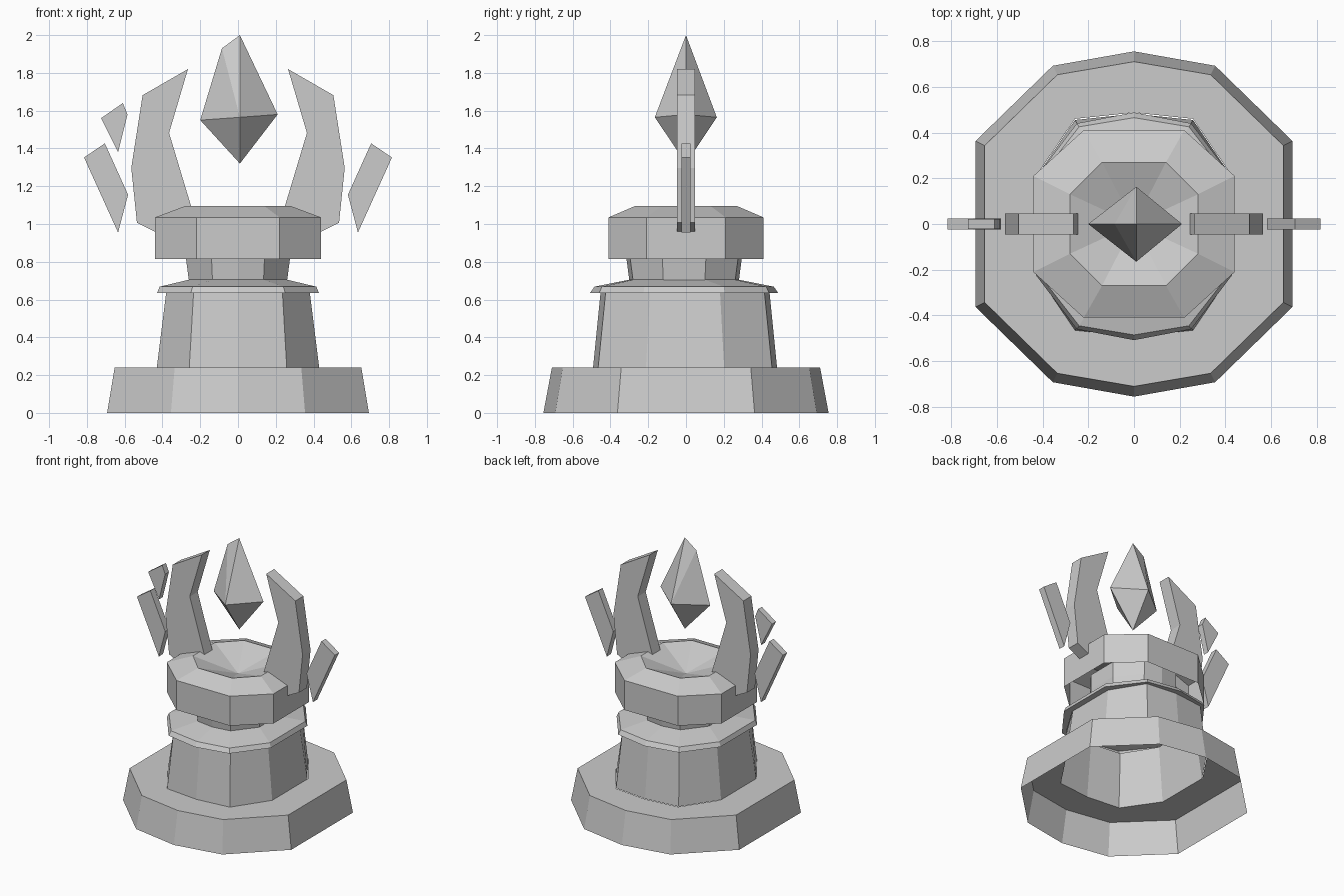
import bpy, bmesh

cube = bpy.data.objects.get("Cube")
if cube:
    bpy.data.objects.remove(cube, do_unlink=True)

# Single stone colour
stone = bpy.data.materials.new("pale_stone")
stone.use_nodes = True
COLOUR = (0.6, 0.6, 0.6, 1.0)
stone.diffuse_color = COLOUR
stone.node_tree.nodes["Principled BSDF"].inputs["Base Color"].default_value = COLOUR


def finish(name, bm):
    mesh = bpy.data.meshes.new(name)
    bm.to_mesh(mesh)
    bm.free()
    mesh.materials.append(stone)
    obj = bpy.data.objects.new(name, mesh)
    bpy.context.collection.objects.link(obj)
    return obj


def full_ring(quarter):
    """Mirror a quarter outline (from +x towards +y) into a closed loop."""
    half = quarter + [(-x, y) for x, y in reversed(quarter) if x > 0]
    return half + [(-x, -y) for x, y in half]


def shell(name, rings, y_shift=0.0, centre_z=None):
    """Skin stacked rings of (z, quarter outline); optionally end in a point."""
    bm = bmesh.new()
    loops = [[bm.verts.new((x, y + y_shift, z)) for x, y in full_ring(q)]
             for z, q in rings]
    n = len(loops[0])
    for a, b in zip(loops, loops[1:]):
        for i in range(n):
            j = (i + 1) % n
            bm.faces.new((a[i], a[j], b[j], b[i]))
    if centre_z is not None:
        tip = bm.verts.new((0, y_shift, centre_z))
        top = loops[-1]
        for i in range(n):
            bm.faces.new((top[i], top[(i + 1) % n], tip))
    return finish(name, bm)


def plate(name, outline, half_depth):
    """Extrude an x-z outline through y."""
    bm = bmesh.new()
    face = bm.faces.new([bm.verts.new((x, -half_depth, z)) for x, z in outline])
    out = bmesh.ops.extrude_face_region(bm, geom=[face])
    moved = [g for g in out["geom"] if isinstance(g, bmesh.types.BMVert)]
    bmesh.ops.translate(bm, verts=moved, vec=(0, 2 * half_depth, 0))
    bmesh.ops.recalc_face_normals(bm, faces=bm.faces)
    return finish(name, bm)


# Ten-sided quarter outlines
base_low = [(0.693, 0.363), (0.355, 0.692), (0, 0.755)]
base_top = [(0.653, 0.343), (0.335, 0.653), (0, 0.71)]
column_low = [(0.43, 0.207), (0.258, 0.46), (0, 0.487)]
column_top = [(0.38, 0.185), (0.235, 0.42), (0, 0.447)]
collar_low = [(0.428, 0.215), (0.25, 0.45), (0, 0.498)]
collar_top = [(0.415, 0.21), (0.24, 0.435), (0, 0.475)]
neck_low = [(0.26, 0.11), (0.135, 0.27), (0, 0.29)]
neck_top = [(0.275, 0.115), (0.14, 0.285), (0, 0.305)]

# Stepped pedestal, open underneath
shell("base", [(0, base_low), (0.24, base_top), (0.24, column_low)])
shell("column", [(0.24, column_low), (0.64, column_top)], -0.005)
shell("collar", [(0.638, column_top), (0.635, collar_low),
                 (0.668, collar_top), (0.705, neck_low)], -0.01)
shell("neck", [(0.70, neck_low), (0.815, neck_top), (0.93, neck_top)], -0.01)

# Eight-sided head with a sunken bowl
head_outer = [(0.44, 0.21), (0.22, 0.41)]
head_inner = [(0.28, 0.13), (0.14, 0.27)]
shell("head", [(0.815, head_outer), (1.035, head_outer),
               (1.095, head_inner)], centre_z=0.99)

# Paired claws and outer shards
claw = [(0.265, 1.82), (0.505, 1.682), (0.565, 1.297), (0.535, 1.007),
        (0.40, 0.94), (0.235, 1.05), (0.365, 1.482)]
shard = [(0.705, 1.427), (0.815, 1.352), (0.635, 0.955), (0.582, 1.155)]
for side, s in (("left", 1), ("right", -1)):
    plate(side + "_claw", [(s * x, z) for x, z in claw], 0.047)
    plate(side + "_shard", [(s * x, z) for x, z in shard], 0.025)

# Extra small shard on the right
plate("small_right_shard",
      [(-0.61, 1.64), (-0.585, 1.58), (-0.635, 1.38), (-0.725, 1.56)], 0.022)

# Floating crystal with a chipped shoulder
bm = bmesh.new()
for co in [(0.01, 0, 2.0), (-0.085, 0, 1.93), (-0.20, 0, 1.55),
           (0.21, 0, 1.58), (0.01, -0.165, 1.565), (0.01, 0.163, 1.565),
           (0.01, 0, 1.32)]:
    bm.verts.new(co)
bmesh.ops.convex_hull(bm, input=bm.verts)
bmesh.ops.recalc_face_normals(bm, faces=bm.faces)
finish("crystal", bm)
